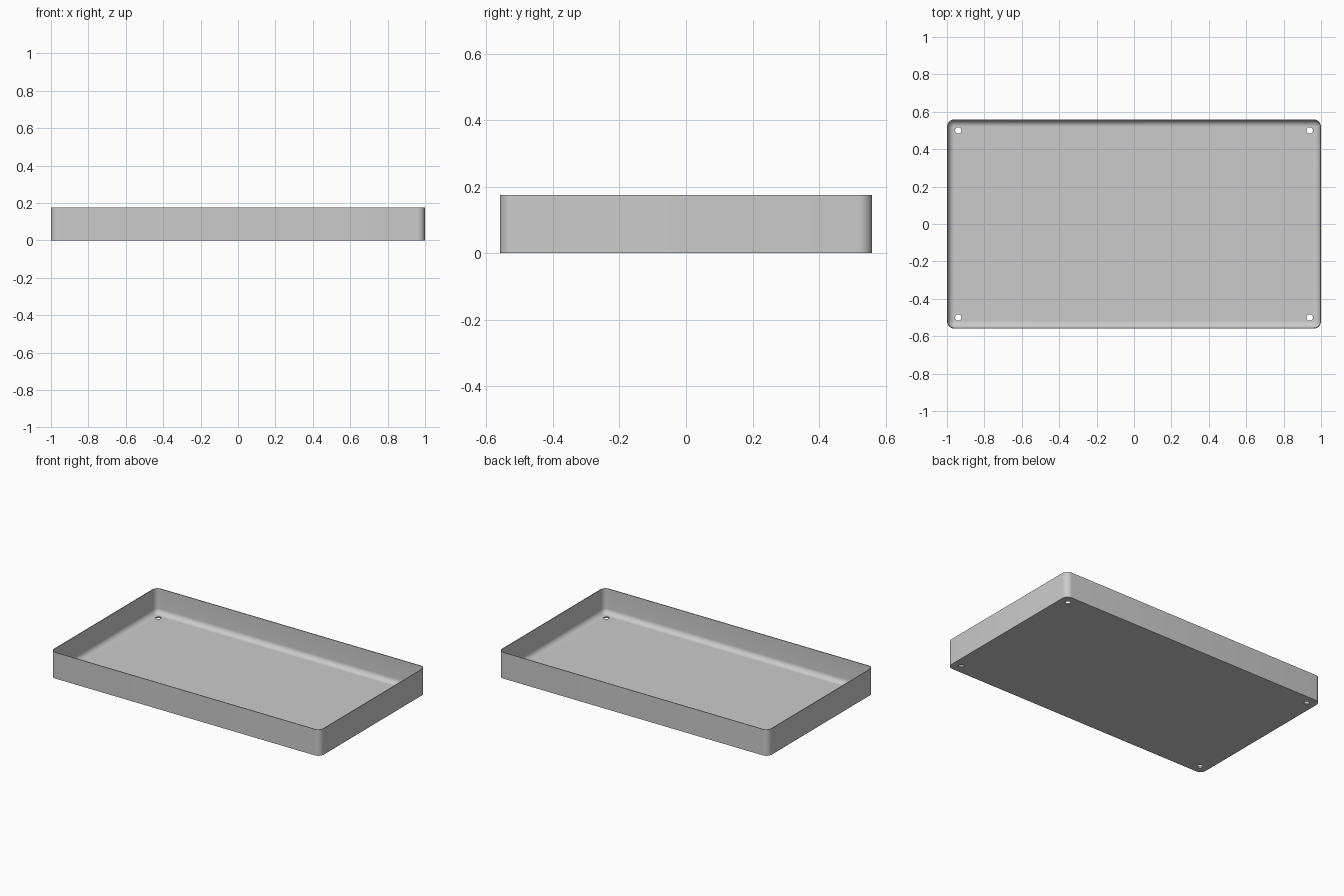
import bpy, bmesh, math

cube = bpy.data.objects.get("Cube")
if cube:
    bpy.data.objects.remove(cube, do_unlink=True)

HALF_X, HALF_Y, HEIGHT = 1.0, 0.56, 0.175
CORNER, WALL, FLOOR, FILLET = 0.04, 0.005, 0.008, 0.034
HOLE_X, HOLE_Y, HOLE_R = 0.94, 0.5, 0.017
STEPS = 8

grey = bpy.data.materials.new("grey metal")
grey.use_nodes = True
colour = (0.6, 0.6, 0.6, 1)
grey.diffuse_color = colour
grey.node_tree.nodes["Principled BSDF"].inputs["Base Color"].default_value = colour


def ring(bm, inset, z):
    """Rounded rectangle of vertices, pulled in from the outer outline."""
    r = CORNER - inset
    verts = []
    for quarter, (sx, sy) in enumerate([(1, 1), (-1, 1), (-1, -1), (1, -1)]):
        for i in range(STEPS + 1):
            a = math.pi / 2 * (quarter + i / STEPS)
            verts.append(bm.verts.new((sx * (HALF_X - CORNER) + r * math.cos(a),
                                       sy * (HALF_Y - CORNER) + r * math.sin(a), z)))
    return verts


# Tray shell: outside wall, rim, inside wall, then a fillet down to the floor
profile = [(0, 0), (0, HEIGHT), (WALL, HEIGHT)]
for i in range(STEPS + 1):
    a = math.pi / 2 * i / STEPS
    profile.append((WALL + FILLET * (1 - math.cos(a)), FLOOR + FILLET * (1 - math.sin(a))))

bm = bmesh.new()
rings = [ring(bm, inset, z) for inset, z in profile]
for low, high in zip(rings, rings[1:]):
    for i in range(len(low)):
        j = (i + 1) % len(low)
        bm.faces.new((low[i], low[j], high[j], high[i]))
bm.faces.new(rings[0][::-1])
bm.faces.new(rings[-1])
bmesh.ops.recalc_face_normals(bm, faces=bm.faces)
mesh = bpy.data.meshes.new("tray")
bm.to_mesh(mesh)
bm.free()
mesh.materials.append(grey)
tray = bpy.data.objects.new("tray", mesh)
bpy.context.collection.objects.link(tray)

# Four screw holes through the floor
bm = bmesh.new()
for sx in (-1, 1):
    for sy in (-1, 1):
        made = bmesh.ops.create_cone(bm, cap_ends=True, segments=32, radius1=HOLE_R,
                                     radius2=HOLE_R, depth=0.1)
        bmesh.ops.translate(bm, verts=made["verts"], vec=(sx * HOLE_X, sy * HOLE_Y, 0))
cut_mesh = bpy.data.meshes.new("hole_cutter")
bm.to_mesh(cut_mesh)
bm.free()
cut_mesh.materials.append(grey)
cutter = bpy.data.objects.new("hole_cutter", cut_mesh)
bpy.context.collection.objects.link(cutter)
cutter.hide_render = True

holes = tray.modifiers.new("screw holes", "BOOLEAN")
holes.operation = "DIFFERENCE"
holes.solver = "EXACT"
holes.object = cutter
bpy.context.view_layer.objects.active = tray
tray.select_set(True)
bpy.ops.object.modifier_apply(modifier=holes.name)
bpy.data.objects.remove(cutter, do_unlink=True)

# Smooth corners and fillet, crisp rim and base
bpy.ops.object.shade_smooth_by_angle(angle=math.radians(30))
